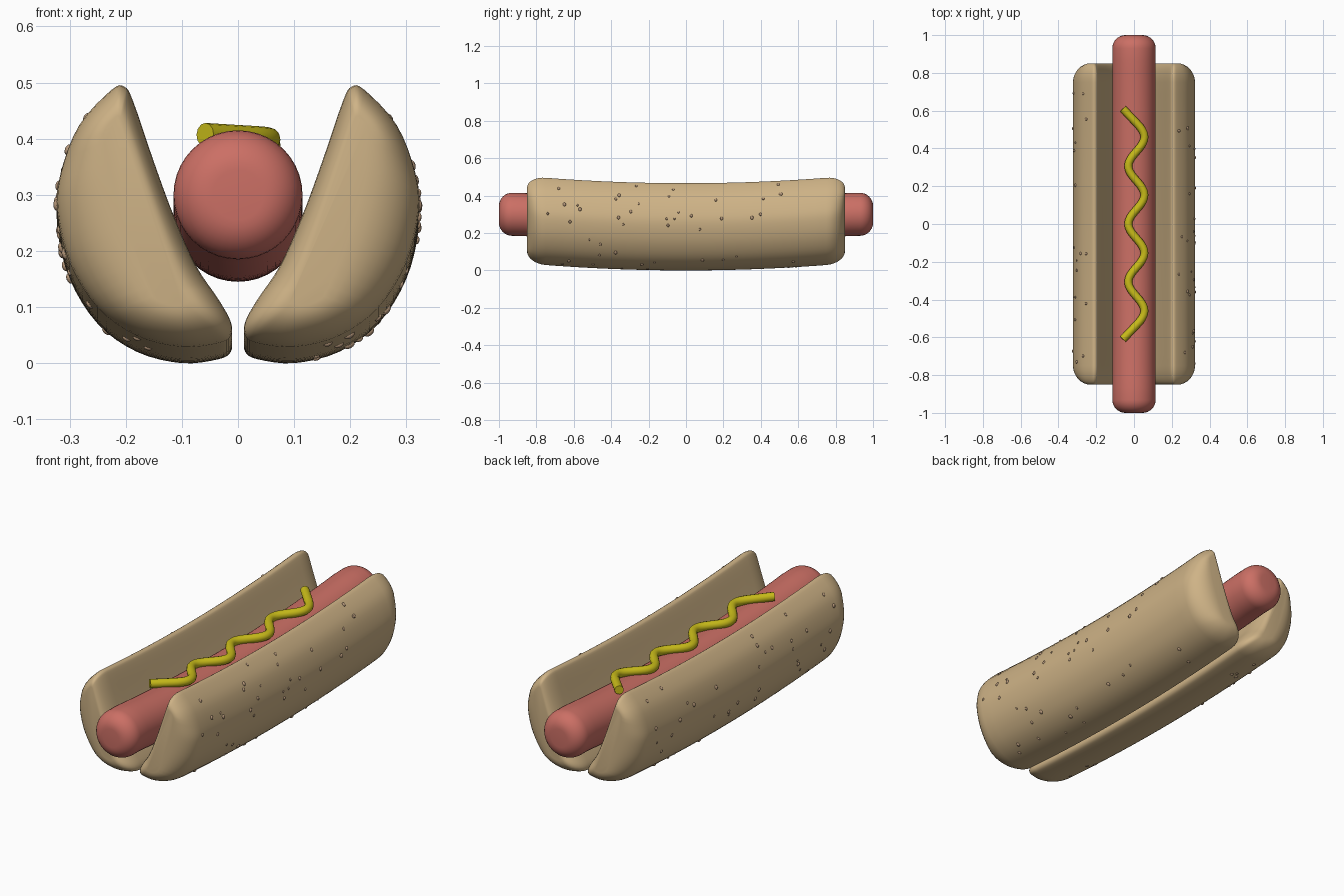
import bpy, bmesh, math, random
from mathutils import Vector, Matrix

if "Cube" in bpy.data.objects:
    bpy.data.objects.remove(bpy.data.objects["Cube"])

random.seed(4)


def material(name, rgb):
    m = bpy.data.materials.new(name)
    m.diffuse_color = (*rgb, 1)
    m.use_nodes = True
    m.node_tree.nodes["Principled BSDF"].inputs["Base Color"].default_value = m.diffuse_color
    return m


BUN = material("bread", (0.62, 0.45, 0.24))
MEAT = material("meat", (0.60, 0.16, 0.13))
MUSTARD = material("mustard", (0.58, 0.50, 0.01))
SEED = material("seed", (0.45, 0.30, 0.19))


def sag(y):
    return 0.033 * min(abs(y) / 0.8, 1.1) ** 2


def finish(bm, name, mat, angle=50):
    bmesh.ops.recalc_face_normals(bm, faces=bm.faces)
    me = bpy.data.meshes.new(name)
    bm.to_mesh(me)
    bm.free()
    me.materials.append(mat)
    ob = bpy.data.objects.new(name, me)
    bpy.context.collection.objects.link(ob)
    bpy.ops.object.select_all(action='DESELECT')
    ob.select_set(True)
    bpy.context.view_layer.objects.active = ob
    bpy.ops.object.shade_smooth_by_angle(angle=math.radians(angle))
    return ob


def loft(rings, name, mat):
    bm = bmesh.new()
    loops = [[bm.verts.new(p) for p in ring] for ring in rings]
    n = len(loops[0])
    for a, b in zip(loops, loops[1:]):
        for i in range(n):
            j = (i + 1) % n
            bm.faces.new((a[i], a[j], b[j], b[i]))
    bm.faces.new(loops[0])
    bm.faces.new(loops[-1])
    return finish(bm, name, mat)


def stations(half, length, middle):
    """(y, t) pairs; t is the end-rounding angle, 0 along the straight body"""
    arc = [math.pi / 2 * i / 8 for i in range(9)]
    end = [(half - length + length * math.sin(t), t) for t in arc]
    body = half - length
    mid = [(-body + 2 * body * i / middle, 0) for i in range(1, middle)]
    return [(-y, t) for y, t in reversed(end)] + mid + end


def closed_spline(pts, steps):
    pts = [Vector(p) for p in pts]
    out, n = [], len(pts)
    for i in range(n):
        a, b, c, d = (pts[(i + k) % n] for k in (-1, 0, 1, 2))
        for s in range(steps):
            t = s / steps
            out.append(0.5 * (2 * b + (c - a) * t + (2 * a - 5 * b + 4 * c - d) * t**2
                              + (3 * b - a - 3 * c + d) * t**3))
    return out


# bun half cross-section (x, z), starting at the top and going down the crust
SECTION = closed_spline([
    (0.202, 0.463), (0.225, 0.458), (0.283, 0.395), (0.316, 0.31), (0.322, 0.24),
    (0.30, 0.15), (0.25, 0.07), (0.18, 0.02), (0.10, 0.0), (0.035, 0.007),
    (0.013, 0.02), (0.013, 0.045), (0.035, 0.085), (0.075, 0.145), (0.115, 0.235),
    (0.15, 0.33), (0.187, 0.438)], 4)
SPINE_A, SPINE_B = Vector((0.12, 0.09)), Vector((0.215, 0.38))


def inset(p, f):
    axis = SPINE_B - SPINE_A
    t = max(0, min(1, (p - SPINE_A).dot(axis) / axis.length_squared))
    return p.lerp(SPINE_A + axis * t, f)


def bun_half(side, label):
    rings = []
    for y, t in stations(0.85, 0.10, 24):
        ring = [inset(p, 0.72 * (1 - math.cos(t))) for p in SECTION]
        rings.append([(side * p.x, y, p.y + sag(y)) for p in ring])
    loft(rings, label + "_bun", BUN)

    # seeds scattered over the crust
    bm = bmesh.new()
    for _ in range(45):
        i = random.randint(5, 31)
        p, d = SECTION[i], SECTION[i + 1] - SECTION[i - 1]
        y = random.uniform(-0.75, 0.75)
        normal = Vector((-side * d.y, 0, d.x))
        r = random.uniform(0.005, 0.009)
        place = (Matrix.Translation((side * p.x, y, p.y + sag(y)))
                 @ normal.to_track_quat('Z', 'Y').to_matrix().to_4x4()
                 @ Matrix.Diagonal((r, r * 1.2, r * 0.7, 1)))
        bmesh.ops.create_icosphere(bm, subdivisions=2, radius=1, matrix=place)
    finish(bm, label + "_seeds", SEED)


bun_half(1, "right")
bun_half(-1, "left")

# sausage
R, CORNER = 0.115, 0.07
rings = []
for y, t in stations(1.0, CORNER, 30):
    r = R - CORNER * (1 - math.cos(t))
    rings.append([(r * math.cos(a), y, 0.26 + sag(y) + r * math.sin(a))
                  for a in (2 * math.pi * k / 40 for k in range(40))])
loft(rings, "sausage", MEAT)


# mustard squiggle
def wave(y):
    y = abs(y)
    x = 0.0125 + 0.0425 * math.cos(2 * math.pi * (min(y, 0.52) - 0.46) / 0.307)
    return x - max(0, y - 0.52) * 0.95


cu = bpy.data.curves.new("mustard", 'CURVE')
cu.dimensions = '3D'
cu.bevel_depth = 0.021
cu.bevel_resolution = 4
cu.use_fill_caps = True
sp = cu.splines.new('POLY')
N = 110
sp.points.add(N)
for i, pt in enumerate(sp.points):
    y = -0.61 + 1.22 * i / N
    pt.co = (wave(y), y, 0.388 + sag(y), 1)
sp.use_smooth = True
cu.materials.append(MUSTARD)
bpy.context.collection.objects.link(bpy.data.objects.new("mustard", cu))
